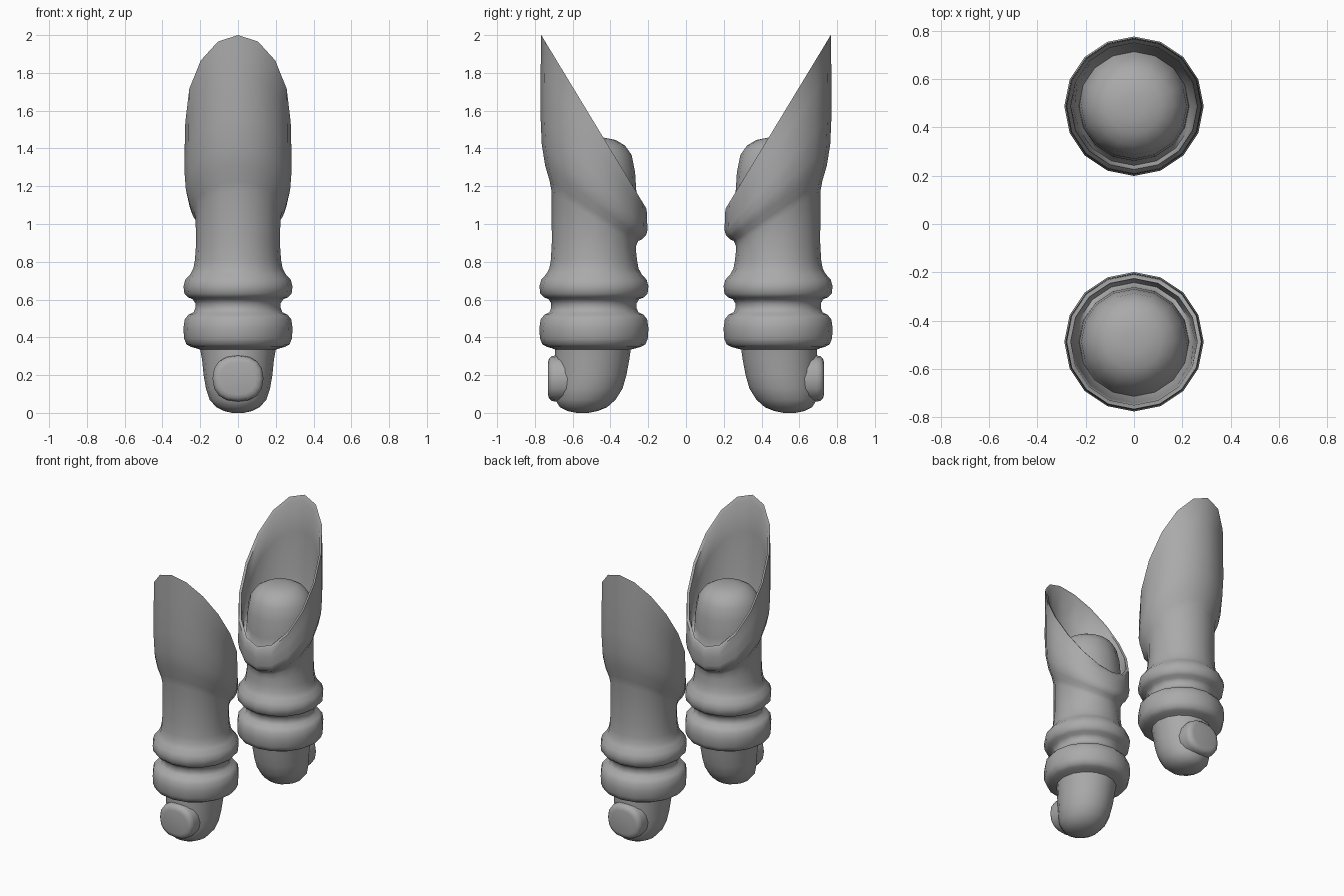
import bpy, math
from mathutils import Matrix

SIDES = 16
OFFSET = 0.4875   # distance of each post from the middle

grey = bpy.data.materials.new("mid grey")
grey.diffuse_color = (0.4, 0.4, 0.4, 1)


def loft(name, rings, power=1.0, matrix=None):
    """Skin closed rings (radius x, radius y, centre y, height, slope) and cap both ends."""
    verts, faces = [], []
    for rx, ry, cy, z, slope in rings:
        for i in range(SIDES):
            a = 2 * math.pi * i / SIDES
            c, s = math.cos(a), math.sin(a)
            x = rx * math.copysign(abs(c) ** power, c)
            y = ry * math.copysign(abs(s) ** power, s)
            verts.append((x, cy + y, z + slope * y))
    for r in range(len(rings) - 1):
        for i in range(SIDES):
            j = (i + 1) % SIDES
            a, b = r * SIDES, (r + 1) * SIDES
            faces.append((a + i, a + j, b + j, b + i))
    faces.append(tuple(reversed(range(SIDES))))
    last = (len(rings) - 1) * SIDES
    faces.append(tuple(range(last, last + SIDES)))
    mesh = bpy.data.meshes.new(name)
    mesh.from_pydata(verts, [], faces)
    if matrix:
        mesh.transform(matrix)
    mesh.materials.append(grey)
    obj = bpy.data.objects.new(name, mesh)
    bpy.context.collection.objects.link(obj)
    bpy.ops.object.select_all(action='DESELECT')
    obj.select_set(True)
    bpy.context.view_layer.objects.active = obj
    bpy.ops.object.shade_smooth_by_angle(angle=math.radians(50))
    return obj


def round_rings(pairs):
    return [(r, r, 0, z, 0) for r, z in pairs]


# rounded peg, leaning towards the outer side at the bottom
peg = [(0.03, 0.03, -0.06, 0.0, 0), (0.075, 0.08, -0.06, 0.01, 0),
       (0.115, 0.125, -0.055, 0.03, 0), (0.15, 0.16, -0.045, 0.07, 0),
       (0.17, 0.18, -0.028, 0.13, 0), (0.182, 0.19, -0.018, 0.2, 0),
       (0.19, 0.197, -0.01, 0.28, 0), (0.2, 0.2, -0.005, 0.335, 0)]

# two rounded collars and the neck
collars = round_rings([
    (0.225, 0.343), (0.25, 0.35), (0.273, 0.363), (0.286, 0.395), (0.2885, 0.45),
    (0.282, 0.495), (0.262, 0.52), (0.235, 0.533), (0.226, 0.555), (0.226, 0.58),
    (0.24, 0.602), (0.265, 0.612), (0.284, 0.632), (0.2885, 0.67), (0.279, 0.705),
    (0.252, 0.735), (0.236, 0.765), (0.228, 0.81)])

# flared sleeve cut on a slant, its inner wall, and the dome inside
sleeve = [(0.223, 0.223, 0, 0.88, -0.1), (0.224, 0.224, 0, 1.03, -0.64),
          (0.235, 0.235, 0, 1.07, -0.68), (0.258, 0.258, 0, 1.115, -0.75),
          (0.276, 0.276, 0, 1.18, -0.87), (0.283, 0.283, 0, 1.27, -1.08),
          (0.282, 0.282, 0, 1.42, -1.4), (0.279, 0.279, 0, 1.54, -1.65),
          (0.262, 0.262, 0, 1.53, -1.65), (0.255, 0.255, 0, 1.4, -1.35),
          (0.245, 0.245, 0, 1.24, -0.8), (0.228, 0.228, 0, 1.2, -0.55)]
dome = [(0.226, 0.226, 0, 1.23, -0.35), (0.218, 0.218, 0, 1.3, -0.12)] + round_rings(
    [(0.2, 0.0 + 1.365), (0.165, 1.415), (0.115, 1.445), (0.05, 1.458)])

# soft raised pad on the outer face of the peg
pad = [(0.135, 0.122, 0, 0.14, 0), (0.135, 0.122, 0, 0.205, 0), (0.13, 0.118, 0, 0.225, 0),
       (0.118, 0.105, 0, 0.238, 0), (0.095, 0.085, 0, 0.243, 0)]
face_out = Matrix.Translation((0, 0, 0.182)) @ Matrix.Rotation(math.pi / 2, 4, 'X')

for side, turn in (("front", 0), ("back", math.pi)):
    place = Matrix.Rotation(turn, 4, 'Z') @ Matrix.Translation((0, -OFFSET, 0))
    loft(side + "_post", peg + collars + sleeve + dome, matrix=place)
    loft(side + "_pad", pad, power=0.85, matrix=place @ face_out)
